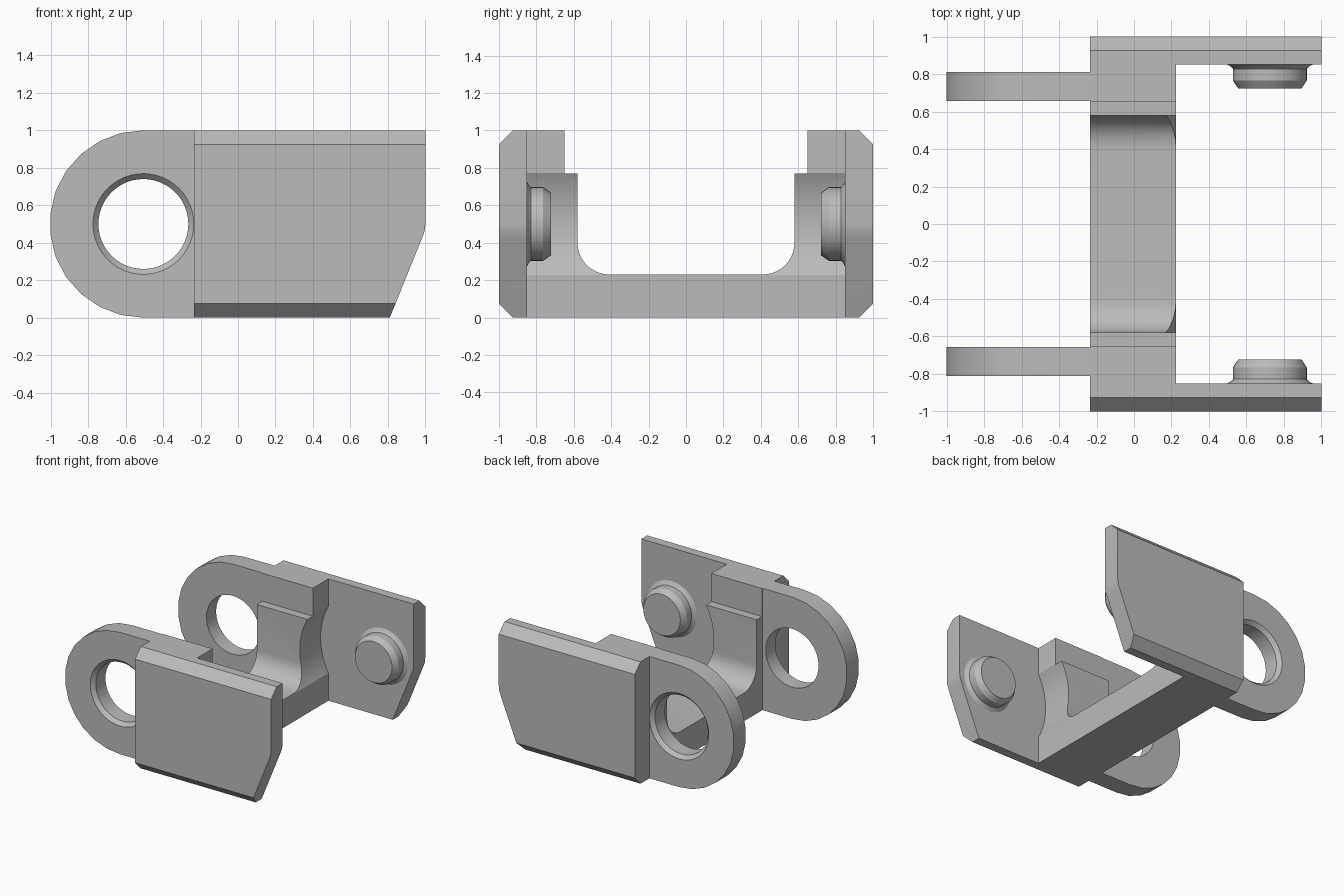
import bpy, bmesh
from math import sin, cos, pi, radians

cube = bpy.data.objects.get("Cube")
if cube:
    bpy.data.objects.remove(cube, do_unlink=True)

GREY = (0.5, 0.5, 0.5, 1)
grey = bpy.data.materials.new("plain grey")
grey.use_nodes = True
grey.diffuse_color = GREY
grey.node_tree.nodes["Principled BSDF"].inputs["Base Color"].default_value = GREY


def finish(name, bm):
    bmesh.ops.recalc_face_normals(bm, faces=bm.faces)
    mesh = bpy.data.meshes.new(name)
    bm.to_mesh(mesh)
    bm.free()
    mesh.materials.append(grey)
    obj = bpy.data.objects.new(name, mesh)
    bpy.context.collection.objects.link(obj)
    return obj


def prism(points, offset):
    """Extrude a closed loop of 3D points along an offset."""
    bm = bmesh.new()
    face = bm.faces.new([bm.verts.new(p) for p in points])
    out = bmesh.ops.extrude_face_region(bm, geom=[face], use_keep_orig=True)
    moved = [v for v in out["geom"] if isinstance(v, bmesh.types.BMVert)]
    bmesh.ops.translate(bm, verts=moved, vec=offset)
    return bm


def lathe(name, profile, x, z, segments):
    """Revolve (radius, y) points round an axis parallel to y, with capped ends."""
    bm = bmesh.new()
    rings = []
    for r, y in profile:
        angles = [2 * pi * i / segments for i in range(segments)]
        rings.append([bm.verts.new((x + r * cos(a), y, z + r * sin(a))) for a in angles])
    for a, b in zip(rings, rings[1:]):
        for i in range(segments):
            j = (i + 1) % segments
            bm.faces.new((a[i], a[j], b[j], b[i]))
    bm.faces.new(rings[0])
    bm.faces.new(rings[-1])
    return finish(name, bm)


def cut(obj, cutter):
    """Subtract the cutter, bake the result and discard the cutter."""
    cutter.hide_render = True
    mod = obj.modifiers.new("cut", 'BOOLEAN')
    mod.operation = 'DIFFERENCE'
    mod.solver = 'EXACT'
    mod.object = cutter
    graph = bpy.context.evaluated_depsgraph_get()
    mesh = bpy.data.meshes.new_from_object(obj.evaluated_get(graph))
    obj.modifiers.clear()
    obj.data = mesh
    bpy.data.objects.remove(cutter, do_unlink=True)


def arc(cx, cz, r, start, end, steps):
    angles = [radians(start + (end - start) * i / steps) for i in range(steps + 1)]
    return [(cx + r * cos(a), cz + r * sin(a)) for a in angles]


X0, X1 = -0.235, 0.225      # ends of the cradle
PIN_X, EAR_X, MID = 0.725, -0.505, 0.5
parts = []

# U-shaped cradle: floor, rounded inner corners, stepped side walls
half = arc(0.41, 0.4, 0.17, -90, 0, 10) + [(0.58, 0.77), (0.65, 0.77),
                                         (0.65, 1), (0.85, 1), (0.85, 0)]
section = half + [(-y, z) for y, z in reversed(half)]
cradle = finish("cradle", prism([(X0, y, z) for y, z in section], (X1 - X0, 0, 0)))
# curved clearance hollowed out of the side walls
cut(cradle, lathe("clearance_cutter", [(0.57, -0.9), (0.57, 0.9)], PIN_X, MID, 96))
parts.append(cradle)

for side, s in (("front", -1), ("back", 1)):
    # outer plate with a slanted lower corner and chamfered long edges
    outline = [(X0, 0), (0.81, 0), (0.98, 0.42), (0.995, 0.46), (1, 0.5), (1, 1), (X0, 1)]
    bm = prism([(x, s * 0.85, z) for x, z in outline], (0, s * 0.15, 0))
    edges = [e for e in bm.edges
             if all(abs(v.co.y) > 0.99 for v in e.verts)
             and (all(v.co.z < 0.01 for v in e.verts) or all(v.co.z > 0.99 for v in e.verts))]
    bmesh.ops.bevel(bm, geom=edges, offset=0.075, segments=1, affect='EDGES')
    parts.append(finish(side + "_plate", bm))

    # rounded ear with a hole countersunk on its outer face
    outline = [(X0, 0), (X0, 1)] + arc(EAR_X, MID, 0.5, 90, 270, 13)
    outline = [(max(x, -1), z) for x, z in outline]
    ear = finish(side + "_ear", prism([(x, s * 0.655, z) for x, z in outline], (0, s * 0.155, 0)))
    hole = [(0.24, s * 0.6), (0.24, s * 0.78), (0.269, s * 0.81), (0.269, s * 0.86)]
    cut(ear, lathe("hole_cutter", hole, EAR_X, MID, 48))
    parts.append(ear)

    # pin with a flared foot and a chamfered tip
    pin = [(0.235, 0.855), (0.228, 0.85), (0.21, 0.842), (0.197, 0.828),
           (0.197, 0.765), (0.168, 0.722)]
    parts.append(lathe(side + "_pin", [(r, s * y) for r, y in pin], PIN_X, MID, 40))

# smooth the curved surfaces, keep the machined edges sharp
bpy.ops.object.select_all(action='DESELECT')
for obj in parts:
    obj.select_set(True)
bpy.context.view_layer.objects.active = cradle
bpy.ops.object.shade_smooth_by_angle(angle=radians(25))
